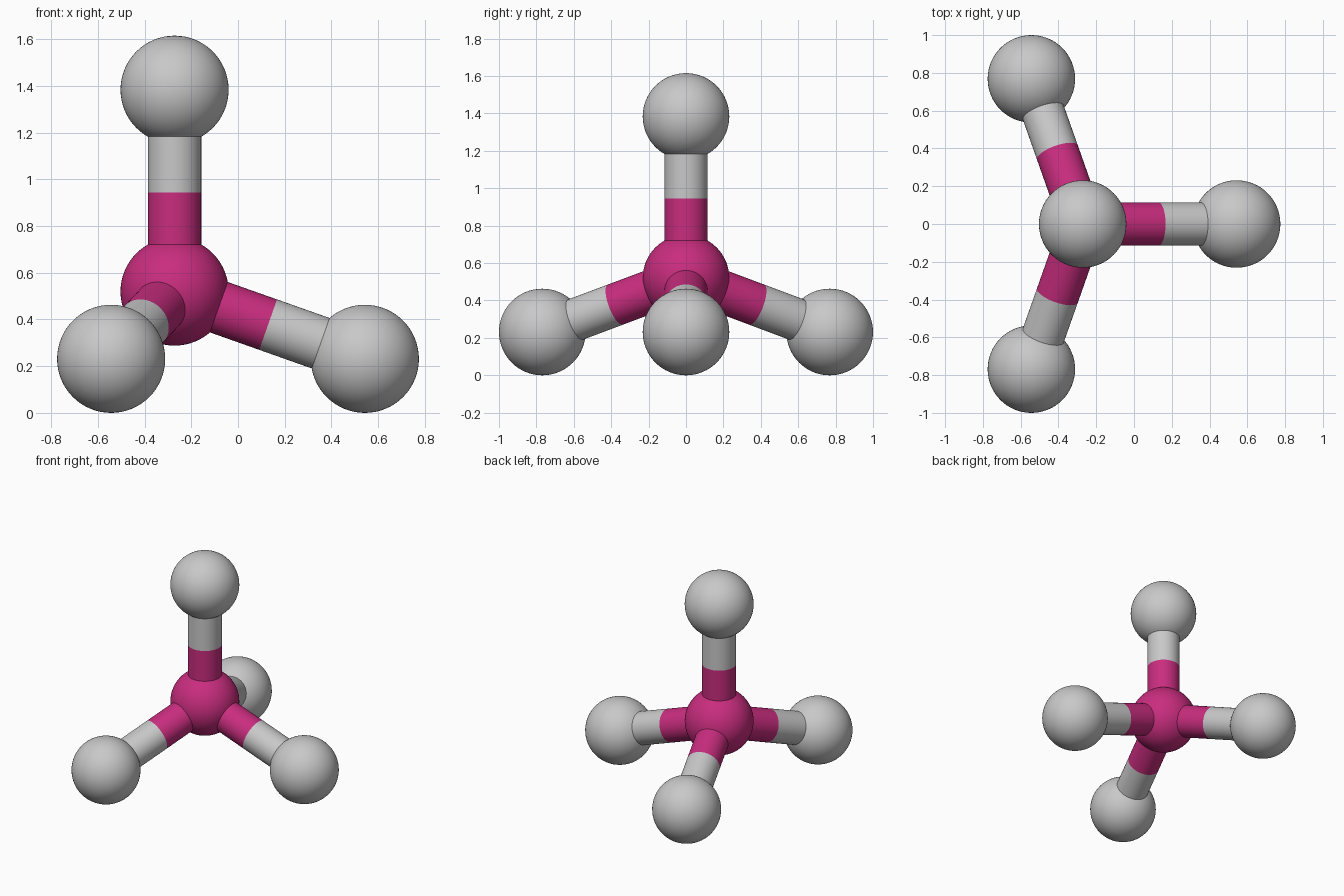
import bpy, bmesh, math
from mathutils import Vector

if "Cube" in bpy.data.objects:
    bpy.data.objects.remove(bpy.data.objects["Cube"])

R = 0.2315        # ball radius
ROD = 0.1145      # rod radius
L = 0.8645        # distance between ball centres
SPLIT = 0.425     # where the rod changes colour, from the core centre
SINK = 0.18       # rod ends sit inside the balls


def material(name, rgb):
    m = bpy.data.materials.new(name)
    m.diffuse_color = (*rgb, 1)
    m.use_nodes = True
    m.node_tree.nodes["Principled BSDF"].inputs["Base Color"].default_value = m.diffuse_color
    return m


magenta = material("magenta", (0.58, 0.026, 0.21))
grey = material("light_grey", (0.58, 0.58, 0.58))


def add_object(name, bm, mat, location):
    mesh = bpy.data.meshes.new(name)
    for f in bm.faces:
        f.smooth = True
    bm.to_mesh(mesh)
    bm.free()
    mesh.materials.append(mat)
    ob = bpy.data.objects.new(name, mesh)
    ob.location = location
    bpy.context.collection.objects.link(ob)
    return ob


def ball(name, centre, mat):
    bm = bmesh.new()
    bmesh.ops.create_uvsphere(bm, u_segments=64, v_segments=32, radius=R)
    add_object(name, bm, mat, centre)


def rod(name, start, end, mat):
    bm = bmesh.new()
    bmesh.ops.create_cone(bm, cap_ends=False, segments=48, radius1=ROD,
                          radius2=ROD, depth=(end - start).length)
    ob = add_object(name, bm, mat, (start + end) / 2)
    ob.rotation_mode = 'QUATERNION'
    ob.rotation_quaternion = (end - start).to_track_quat('Z', 'Y')


# Tetrahedral drop, with the two rear arms swung 109.5 degrees from the right arm
h = math.sqrt(8) / 3
swing = math.acos(-1 / 3)
arms = {"top": Vector((0, 0, 1))}
for label, a in (("right", 0), ("back", swing), ("front", -swing)):
    arms[label] = Vector((h * math.cos(a), h * math.sin(a), -1 / 3))

# Core ball
core = Vector((-L * h / 3, 0, R + L / 3))
ball("core_ball", core, magenta)

# Outer balls and two-colour rods
for label, d in arms.items():
    ball(label + "_ball", core + d * L, grey)
    rod(label + "_rod_inner", core + d * SINK, core + d * SPLIT, magenta)
    rod(label + "_rod_outer", core + d * SPLIT, core + d * (L - SINK), grey)
